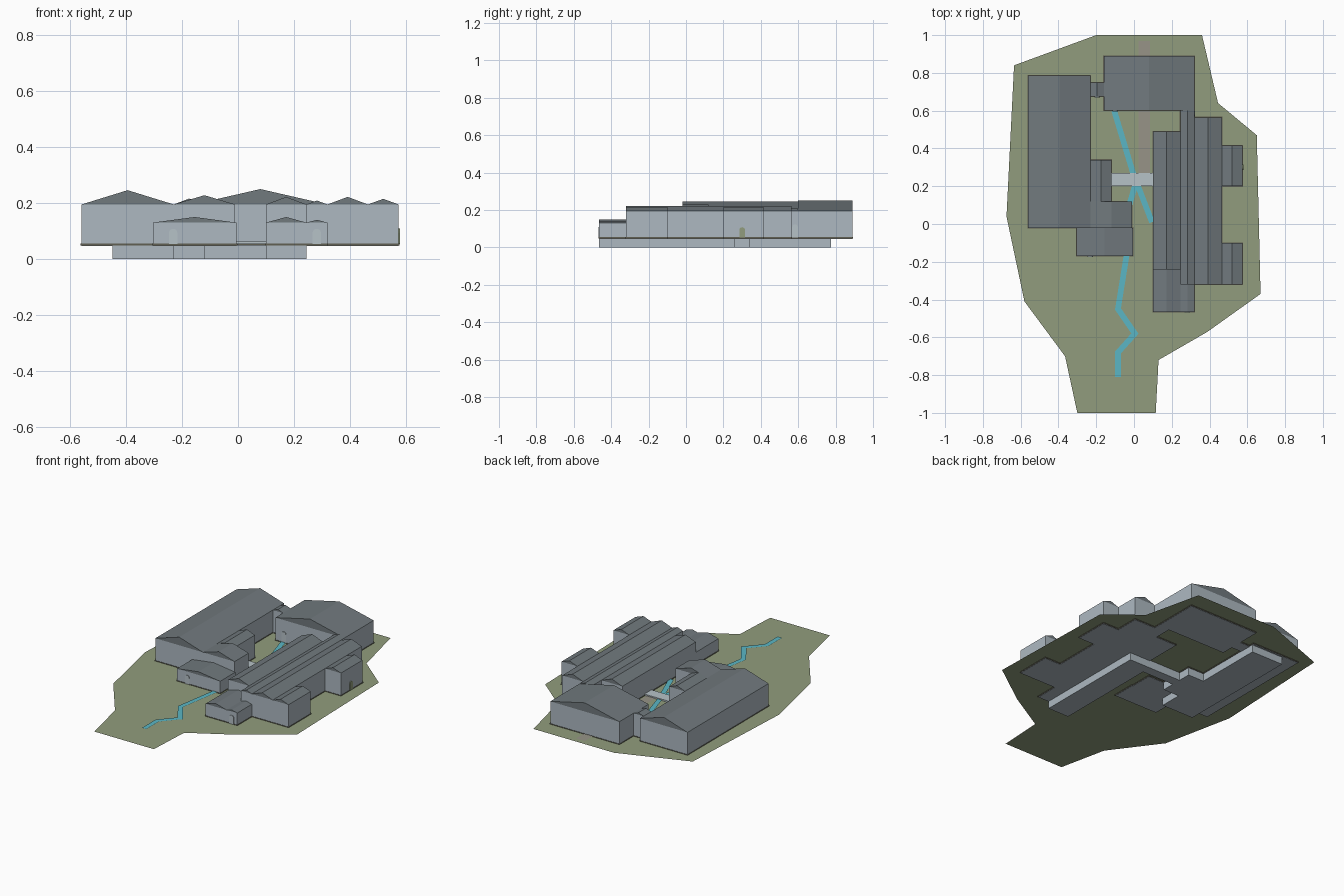
import bpy
import bmesh
import math
from mathutils import Vector

cube = bpy.data.objects.get("Cube")
if cube:
    bpy.data.objects.remove(cube)


def material(name, rgb):
    m = bpy.data.materials.new(name)
    m.use_nodes = True
    m.diffuse_color = (*rgb, 1)
    m.node_tree.nodes["Principled BSDF"].inputs["Base Color"].default_value = (*rgb, 1)
    return m


WALL = material("pale blue grey wall", (0.42, 0.485, 0.535))
ROOF = material("dark slate", (0.165, 0.193, 0.208))
GRASS = material("olive grass", (0.285, 0.335, 0.205))
WATER = material("turquoise water", (0.105, 0.47, 0.56))
STONE = material("light stone", (0.47, 0.54, 0.575))
PATH = material("brown grey path", (0.31, 0.295, 0.245))
PLINTH = material("dark earth plinth", (0.12, 0.115, 0.085))

GROUND = 0.053
FLOOR = 0.046
EAVE = 0.195
LOW_EAVE = 0.13


def finish(name, bm, *mats):
    bmesh.ops.recalc_face_normals(bm, faces=bm.faces)
    mesh = bpy.data.meshes.new(name)
    bm.to_mesh(mesh)
    bm.free()
    for m in mats:
        mesh.materials.append(m)
    obj = bpy.data.objects.new(name, mesh)
    bpy.context.collection.objects.link(obj)
    return obj


def block(name, x0, x1, y0, y1, z0, z1, mat):
    bm = bmesh.new()
    bmesh.ops.create_cube(bm, size=1)
    for v in bm.verts:
        v.co = Vector(((x0, x1)[v.co.x > 0], (y0, y1)[v.co.y > 0], (z0, z1)[v.co.z > 0]))
    return finish(name, bm, mat)


def hall(name, x0, x1, y0, y1, ridge, eave=EAVE):
    """Gabled block on a thin plinth, ridge along y; gables and roof are slate."""
    bm = bmesh.new()
    section = [(x0, FLOOR), (x1, FLOOR), (x1, eave), ((x0 + x1) / 2, ridge), (x0, eave)]
    front, back = [[bm.verts.new((x, y, z)) for x, z in section] for y in (y0, y1)]
    for ring in (front, back):
        bm.faces.new([ring[i] for i in (0, 1, 2, 4)])
        bm.faces.new(ring[2:])
    for i in range(5):
        j = (i + 1) % 5
        bm.faces.new((front[i], front[j], back[j], back[i]))
    for f in bm.faces:
        f.material_index = int(f.calc_center_median().z > eave)
    e = 0.003
    block(name + "_plinth", x0 - e, x1 + e, y0 - e, y1 + e, FLOOR + 0.002, GROUND + 0.003, PLINTH)
    return finish(name, bm, WALL, ROOF)


def flat(name, outline, z, mat):
    bm = bmesh.new()
    face = bm.faces.new([bm.verts.new((x, y, z)) for x, y in outline])
    if face.normal.z < 0:
        face.normal_flip()
    return finish(name, bm, mat)


def ribbon(name, points, width, z, mat):
    """Flat strip of constant width with mitred corners."""
    pts = [Vector(p) for p in points]
    left, right = [], []
    for i, p in enumerate(pts):
        a = (p - pts[i - 1]).normalized() if i else (pts[1] - p).normalized()
        b = (pts[i + 1] - p).normalized() if i < len(pts) - 1 else a
        t = (a + b).normalized()
        n = Vector((-t.y, t.x)) * (width / 2 / max(t.dot(a), 0.5))
        left.append(p + n)
        right.append(p - n)
    bm = bmesh.new()
    l = [bm.verts.new((p.x, p.y, z)) for p in left]
    r = [bm.verts.new((p.x, p.y, z)) for p in right]
    for i in range(len(pts) - 1):
        bm.faces.new((r[i], r[i + 1], l[i + 1], l[i]))
    return finish(name, bm, mat)


def door(name, x, y, turn, mat, height=0.055, width=0.03):
    """Arched plate; at turn 0 it faces the front."""
    r = width / 2
    arch = [(r * math.cos(a), height - r + r * math.sin(a))
            for a in (math.pi * i / 8 for i in range(9))]
    outline = [(-r, 0), (r, 0)] + arch
    bm = bmesh.new()
    face = bm.faces.new([bm.verts.new((u, 0, v)) for u, v in outline])
    out = bmesh.ops.extrude_face_region(bm, geom=[face])
    for v in out["geom"]:
        if isinstance(v, bmesh.types.BMVert):
            v.co.y -= 0.004
    obj = finish(name, bm, mat)
    obj.location = (x, y, GROUND)
    obj.rotation_euler.z = turn
    return obj


# Grass plot
flat("ground", [(-0.2, 1), (-0.635, 0.84), (-0.675, 0.04), (-0.58, -0.41), (-0.365, -0.7),
                (-0.3, -1), (0.115, -1), (0.13, -0.72), (0.39, -0.57), (0.67, -0.37),
                (0.65, 0.47), (0.445, 0.64), (0.36, 1)], GROUND, GRASS)

# Left group of buildings
hall("left_hall", -0.56, -0.23, -0.02, 0.785, 0.246)
hall("left_inner_wing", -0.23, -0.01, -0.02, 0.12, 0.228)
hall("left_inner_annex", -0.23, -0.12, 0.12, 0.34, 0.216)
hall("left_porch", -0.305, -0.005, -0.17, -0.02, 0.15, LOW_EAVE)
hall("connector", -0.23, -0.16, 0.675, 0.75, 0.208)

# Back hall
hall("back_hall", -0.16, 0.32, 0.6, 0.89, 0.25)

# Right group of parallel ranges
hall("right_inner_range", 0.1, 0.245, -0.24, 0.49, 0.222)
hall("right_middle_range", 0.245, 0.32, -0.32, 0.6, 0.209)
hall("right_outer_range", 0.32, 0.465, -0.32, 0.565, 0.222)
hall("right_front_wing", 0.465, 0.575, -0.32, -0.1, 0.215)
hall("right_back_wing", 0.465, 0.575, 0.2, 0.415, 0.215)
hall("right_porch", 0.1, 0.245, -0.465, -0.24, 0.15, LOW_EAVE)
hall("right_small_porch", 0.245, 0.32, -0.465, -0.32, 0.14, LOW_EAVE)

# Cellars and the passage that joins them
for name, x0, x1, y0, y1 in [
        ("left_cellar", -0.45, -0.23, -0.02, 0.775),
        ("annex_cellar", -0.23, -0.12, 0.12, 0.34),
        ("passage", -0.12, 0.1, 0.2, 0.26),
        ("right_cellar", 0.1, 0.245, -0.25, 0.26),
        ("porch_cellar", 0.1, 0.245, -0.465, -0.25)]:
    block(name, x0, x1, y0, y1, 0, 0.05, WALL)

# Stream, its branches, and the bridge
ribbon("stream", [(-0.085, -0.81), (-0.085, -0.68), (0.005, -0.58), (-0.085, -0.45),
                  (-0.04, -0.17), (-0.025, 0.1), (0.01, 0.22), (-0.105, 0.6)],
       0.03, 0.057, WATER)
ribbon("right_branch", [(0.095, 0.01), (0.01, 0.23)], 0.03, 0.058, WATER)
block("bridge", -0.12, 0.1, 0.2, 0.27, 0.054, 0.063, STONE)

# Paths
ribbon("court_path", [(0.055, 0.27), (0.055, 0.6)], 0.06, 0.0555, PATH)
ribbon("back_path", [(0.055, 0.89), (0.055, 0.97)], 0.06, 0.0555, PATH)

# Doors
door("left_porch_door", -0.232, -0.17, 0, STONE)
door("right_porch_door", 0.282, -0.465, 0, STONE)
door("back_hall_door", -0.1, 0.6, 0, STONE, 0.07)
door("connector_door", -0.195, 0.675, 0, STONE, 0.07)
door("right_wing_door", 0.575, 0.3, math.pi / 2, GRASS)
door("middle_range_door", 0.32, 0.583, math.pi / 2, STONE, 0.07)
